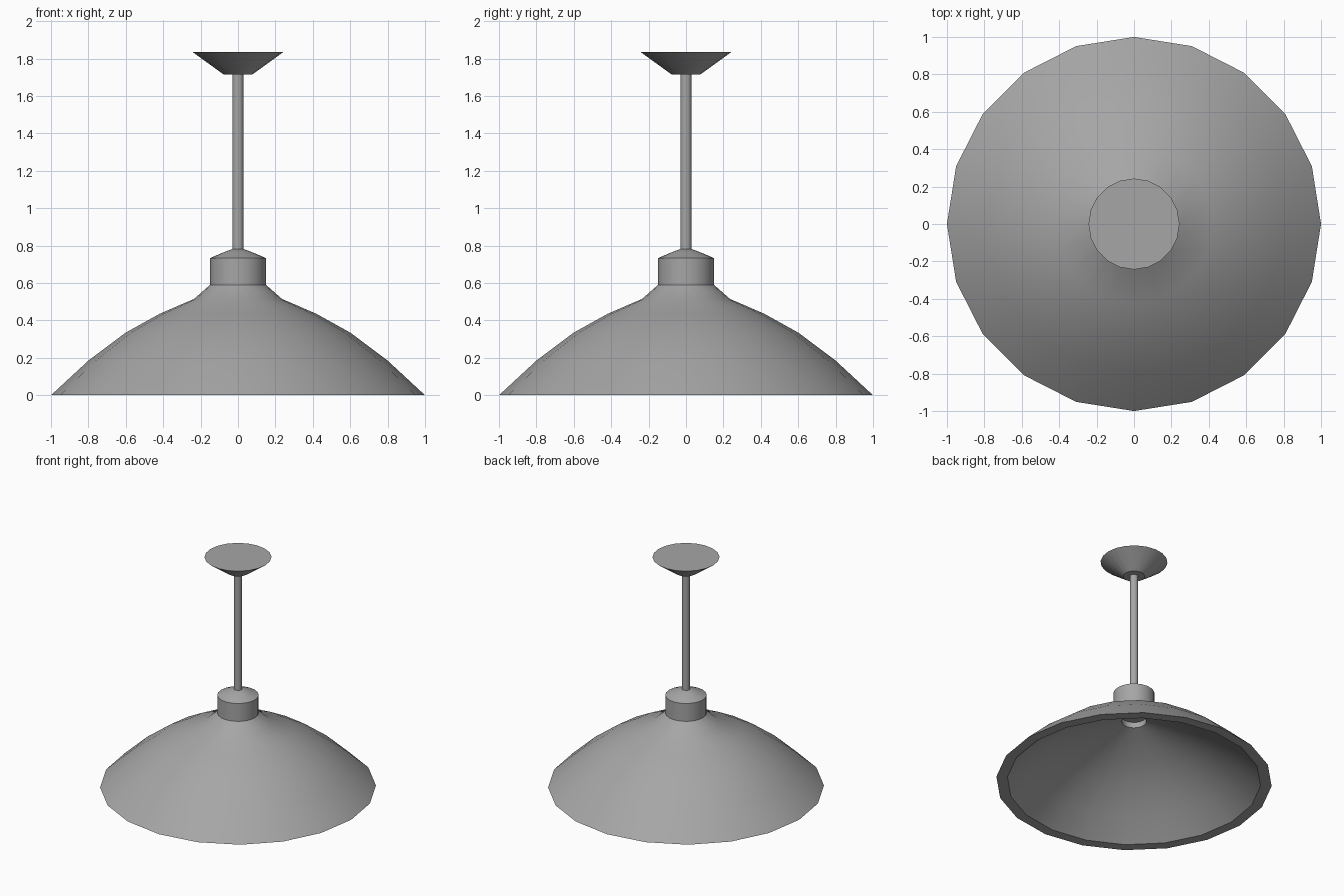
import bpy
import bmesh
from math import cos, sin, pi, radians

SIDES = 20

cube = bpy.data.objects.get("Cube")
if cube:
    bpy.data.objects.remove(cube, do_unlink=True)

# Single painted-metal colour
grey = bpy.data.materials.new("grey_metal")
grey.use_nodes = True
colour = (0.38, 0.38, 0.38, 1)
grey.diffuse_color = colour
grey.node_tree.nodes["Principled BSDF"].inputs["Base Color"].default_value = colour


def lathe(name, profile, smooth_angle=35):
    """Revolve (radius, height) points around z; zero radius closes an end."""
    bm = bmesh.new()
    rings = []
    for r, z in profile:
        count = SIDES if r else 1
        rings.append([bm.verts.new((r * cos(2 * pi * i / SIDES),
                                    r * sin(2 * pi * i / SIDES), z))
                      for i in range(count)])
    for a, b in zip(rings, rings[1:]):
        for i in range(SIDES):
            j = (i + 1) % SIDES
            corners = [a[i % len(a)], a[j % len(a)], b[j % len(b)], b[i % len(b)]]
            bm.faces.new(list(dict.fromkeys(corners)))
    bmesh.ops.recalc_face_normals(bm, faces=bm.faces)
    mesh = bpy.data.meshes.new(name)
    bm.to_mesh(mesh)
    bm.free()
    mesh.materials.append(grey)
    obj = bpy.data.objects.new(name, mesh)
    bpy.context.collection.objects.link(obj)
    bpy.ops.object.select_all(action='DESELECT')
    obj.select_set(True)
    bpy.context.view_layer.objects.active = obj
    bpy.ops.object.shade_smooth_by_angle(angle=radians(smooth_angle))
    return obj


# Thick dish: outer skin, flat rim, inner skin and the recess in its crown
lathe("lamp_shade", [
    (0, 0.59), (0.15, 0.59), (0.235, 0.515), (0.42, 0.435), (0.6, 0.335),
    (0.8, 0.185), (1, 0), (0.92, 0),
    (0.76, 0.14), (0.57, 0.28), (0.39, 0.38), (0.2, 0.46),
    (0.09, 0.5), (0.09, 0.545), (0, 0.545)])

# Collar with a shallow domed top
lathe("collar", [(0, 0.585), (0.15, 0.585), (0.15, 0.733),
                 (0.08, 0.763), (0.03, 0.782), (0, 0.782)])

# Hanging rod
lathe("stem", [(0, 0.77), (0.03, 0.77), (0.03, 1.725), (0, 1.725)])

# Ceiling mount
lathe("ceiling_canopy", [(0, 1.716), (0.078, 1.716), (0.243, 1.835), (0, 1.835)])
